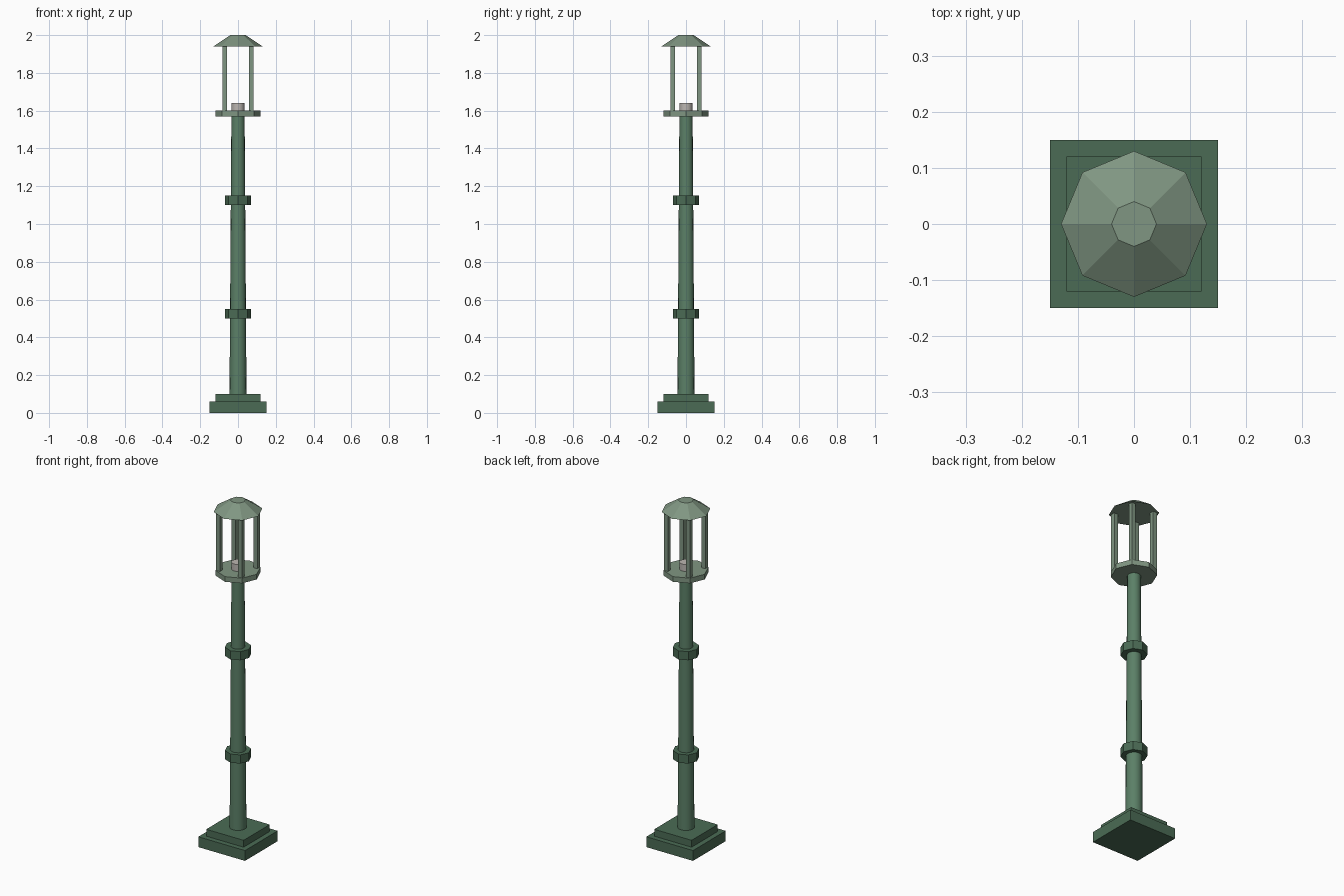
import bpy, math

if "Cube" in bpy.data.objects:
    bpy.data.objects.remove(bpy.data.objects["Cube"])


def material(name, rgb):
    m = bpy.data.materials.new(name)
    m.diffuse_color = (*rgb, 1)
    m.use_nodes = True
    m.node_tree.nodes["Principled BSDF"].inputs["Base Color"].default_value = m.diffuse_color
    return m


dark_green = material("dark_green", (0.07, 0.148, 0.09))
pole_green = material("pole_green", (0.105, 0.215, 0.135))
pale_green = material("pale_green", (0.216, 0.305, 0.223))
warm_grey = material("warm_grey", (0.5, 0.47, 0.44))


def box(name, size, z0, z1, mat, x=0, y=0):
    bpy.ops.mesh.primitive_cube_add(size=1, location=(x, y, (z0 + z1) / 2))
    ob = bpy.context.object
    ob.name = name
    ob.scale = (size, size, z1 - z0)
    bpy.ops.object.transform_apply(location=False, rotation=False, scale=True)
    ob.data.materials.append(mat)


def prism(name, r0, r1, z0, z1, mat, sides=8, smooth=False):
    bpy.ops.mesh.primitive_cone_add(vertices=sides, radius1=r0, radius2=r1,
                                    depth=z1 - z0, location=(0, 0, (z0 + z1) / 2))
    ob = bpy.context.object
    ob.name = name
    ob.data.materials.append(mat)
    if smooth:
        bpy.ops.object.shade_smooth_by_angle(angle=math.radians(40))


# Stepped square base
box("base_plinth", 0.30, 0, 0.06, dark_green)
box("base_step", 0.24, 0.06, 0.10, dark_green)

# Tapered pole with two octagonal collars
prism("pole", 0.045, 0.035, 0.10, 1.57, pole_green, 16, True)
for name, z in (("lower_collar", 0.50), ("upper_collar", 1.10)):
    prism(name, 0.07, 0.07, z, z + 0.05, dark_green)

# Lantern: floor, corner posts, bulb and roof
prism("lantern_floor", 0.12, 0.12, 1.57, 1.60, pale_green)
for i in range(4):
    a = math.radians(45 + 90 * i)
    box(f"lantern_post_{i + 1}", 0.025, 1.60, 1.94, pale_green,
        0.1 * math.cos(a), 0.1 * math.sin(a))
prism("bulb", 0.035, 0.035, 1.60, 1.64, warm_grey, 12, True)
prism("lantern_roof", 0.13, 0.04, 1.94, 2.0, pale_green)
